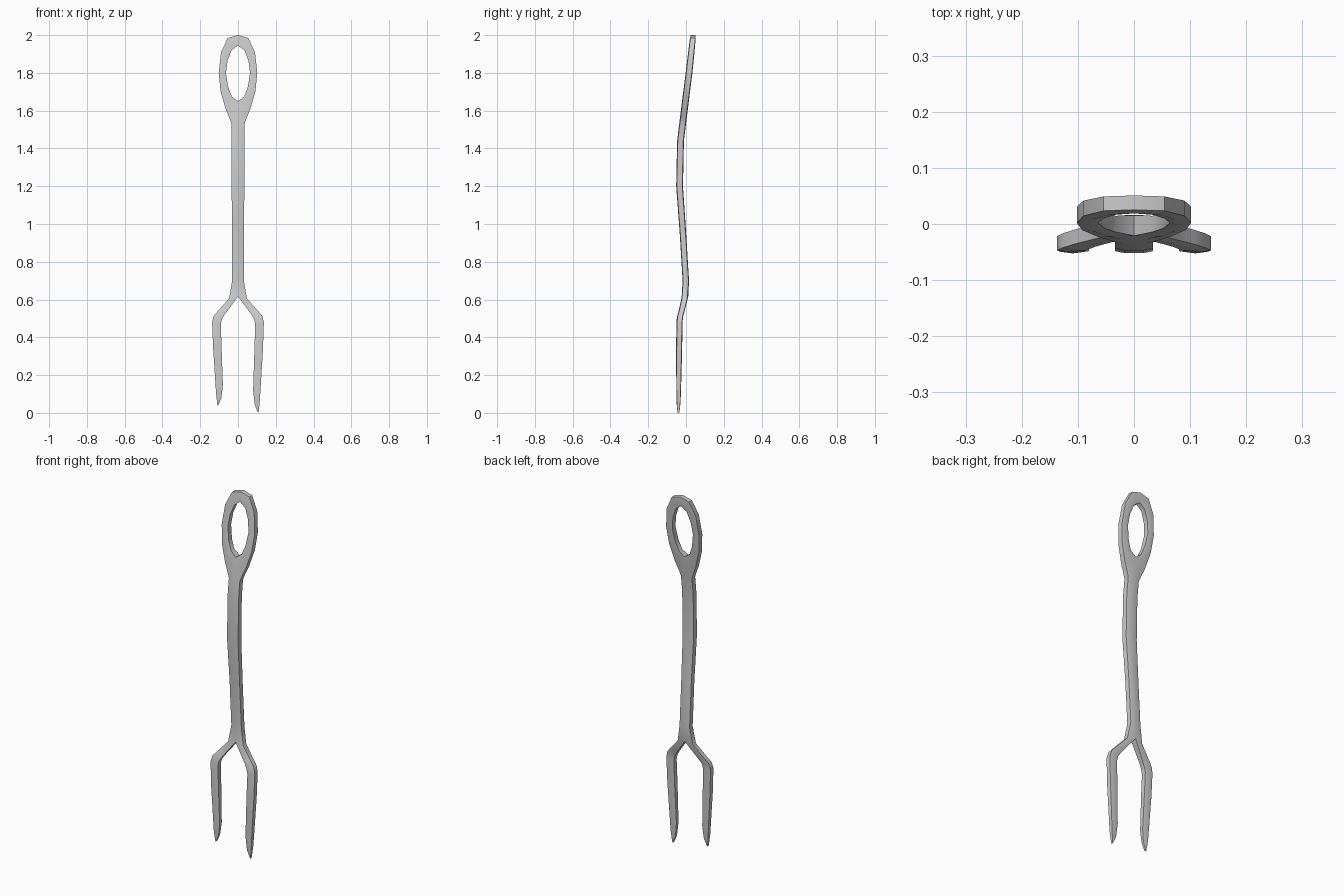
import bpy, bmesh
from mathutils import Vector

# Half outline, top of the ring to prong tip: outer x, z, inner x, z, half thickness
STATIONS = [
    (0.000, 2.000, 0.000, 1.945, 0.016),
    (0.054, 1.985, 0.034, 1.920, 0.016),
    (0.090, 1.910, 0.055, 1.865, 0.017),
    (0.102, 1.800, 0.064, 1.800, 0.018),
    (0.092, 1.700, 0.052, 1.725, 0.018),
    (0.064, 1.605, 0.033, 1.675, 0.018),
    (0.045, 1.560, 0.000, 1.650, 0.018),
    (0.034, 1.530, 0.000, 1.530, 0.018),
    (0.034, 1.440, 0.000, 1.440, 0.018),
    (0.034, 1.200, 0.000, 1.200, 0.018),
    (0.031, 0.950, 0.000, 0.950, 0.017),
    (0.031, 0.700, 0.000, 0.700, 0.017),
    (0.047, 0.606, 0.000, 0.616, 0.017),
    (0.106, 0.540, 0.069, 0.523, 0.016),
    (0.128, 0.515, 0.085, 0.498, 0.016),
    (0.137, 0.480, 0.091, 0.470, 0.016),
    (0.132, 0.336, 0.087, 0.336, 0.016),
    (0.116, 0.070, 0.080, 0.120, 0.012),
    (0.112, 0.030, 0.088, 0.045, 0.009),
    (0.109, 0.000, 0.103, 0.006, 0.005),
]

# Side-view centre line: z, y
BEND = [(2.0, 0.038), (1.8, 0.016), (1.53, -0.018), (1.44, -0.029), (1.2, -0.034),
        (1.0, -0.020), (0.8, -0.005), (0.7, -0.001), (0.62, -0.004), (0.55, -0.020),
        (0.5, -0.034), (0.3, -0.037), (0.0, -0.040)]


def bend(z):
    for (z1, y1), (z0, y0) in zip(BEND, BEND[1:]):
        if z >= z0:
            return y0 + (y1 - y0) * (z - z0) / (z1 - z0)
    return BEND[-1][1]


bm = bmesh.new()


def build_half(side):
    # Each section runs outer, middle, inner with a slightly crowned face
    rows = []
    for ox, oz, ix, iz, t in STATIONS:
        on_shaft = ix == 0 and oz < 1.9
        row = []
        for f, k in ((0, 0.8), (0.5, 1.0), (1, 1.0 if on_shaft else 0.8)):
            x, z = ox + (ix - ox) * f, oz + (iz - oz) * f
            y = bend(z)
            if side < 0 and z < 0.5:      # left prong is a little shorter
                z = 0.5 - (0.5 - z) * 0.925
            row.append([bm.verts.new((side * x, y + s * t * k, z)) for s in (-1, 1)])
        rows.append(row)
    for a, b in zip(rows, rows[1:]):
        for s in (0, 1):
            for i in (0, 1):
                bm.faces.new((a[i][s], a[i + 1][s], b[i + 1][s], b[i][s]))
        bm.faces.new((a[0][0], a[0][1], b[0][1], b[0][0]))
        if abs(a[2][0].co.x) + abs(b[2][0].co.x) > 1e-6:
            bm.faces.new((a[2][0], a[2][1], b[2][1], b[2][0]))
    e = rows[-1]
    bm.faces.new((e[0][0], e[1][0], e[2][0], e[2][1], e[1][1], e[0][1]))


# Ring handle, shaft and both prongs as one joined body
for side in (1, -1):
    build_half(side)
bmesh.ops.remove_doubles(bm, verts=bm.verts, dist=0.0005)
bmesh.ops.recalc_face_normals(bm, faces=bm.faces)

mesh = bpy.data.meshes.new("two_prong_fork")
bm.to_mesh(mesh)
bm.free()
fork = bpy.data.objects.new("two_prong_fork", mesh)
bpy.context.collection.objects.link(fork)
bpy.context.view_layer.objects.active = fork
fork.select_set(True)
bpy.ops.object.shade_smooth_by_angle(angle=0.6)
